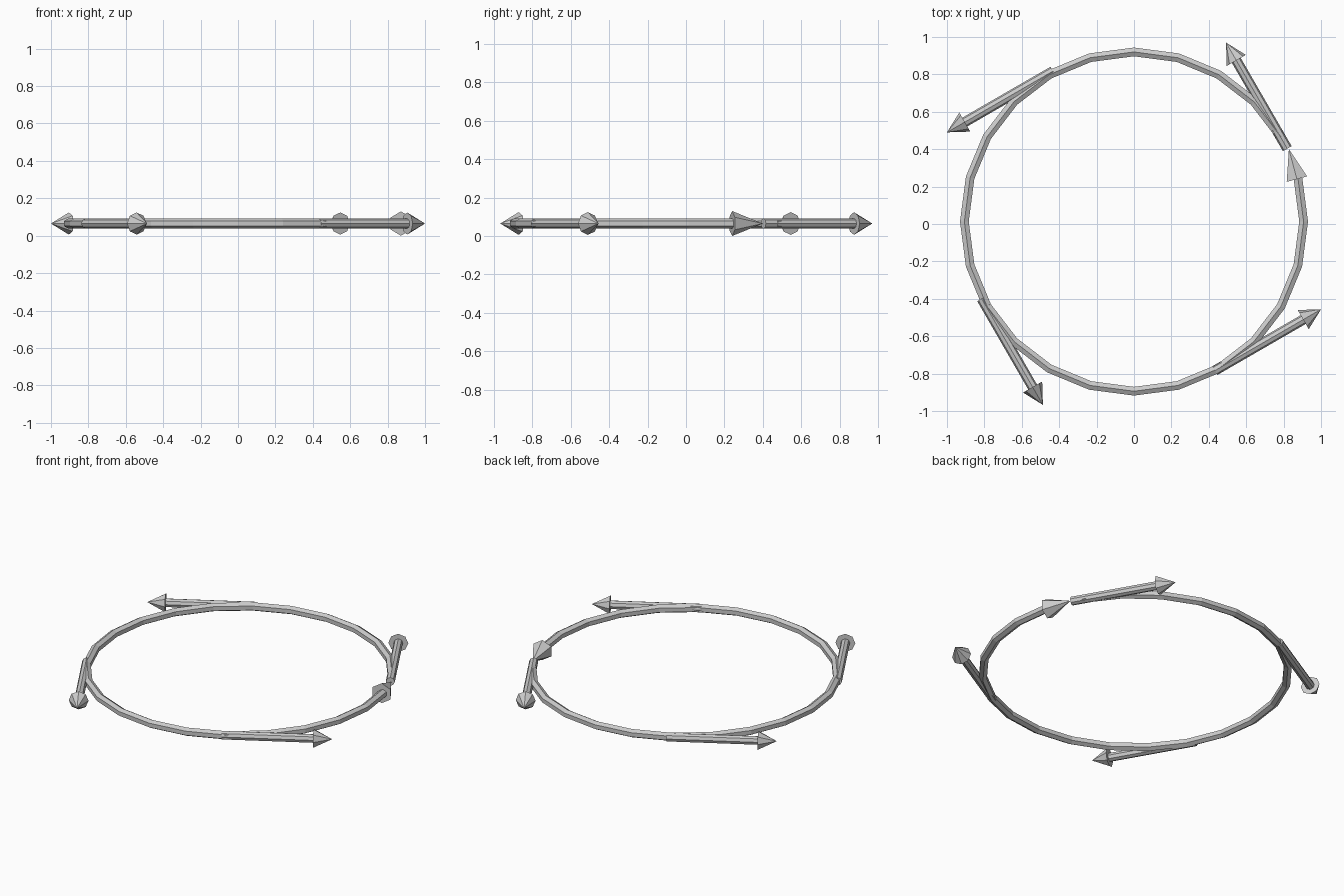
import bpy, bmesh
from math import cos, sin, pi, radians
from mathutils import Vector

if "Cube" in bpy.data.objects:
    bpy.data.objects.remove(bpy.data.objects["Cube"])

Z = 0.065               # height of the flat arrangement
CENTRE = Vector((0, 0.013, Z))
RING_R = 0.907


def loft(name, stations, sides):
    """Tube through (centre, direction, radius); zero radius makes a point."""
    bm = bmesh.new()
    prev = None
    for centre, d, r in stations:
        side = Vector((d.y, -d.x, 0)).normalized()
        up = Vector((0, 0, 1))
        n = sides if r > 0 else 1
        ring = [bm.verts.new(centre + r * (sin(2 * pi * i / sides) * side
                                           + cos(2 * pi * i / sides) * up))
                for i in range(n)]
        if prev is None:
            bm.faces.new(ring)
        else:
            for i in range(sides):
                j = (i + 1) % sides
                if n == 1:
                    bm.faces.new((prev[i], prev[j], ring[0]))
                else:
                    bm.faces.new((prev[i], prev[j], ring[j], ring[i]))
        prev = ring
    if len(prev) > 1:
        bm.faces.new(prev)
    bmesh.ops.recalc_face_normals(bm, faces=bm.faces)
    mesh = bpy.data.meshes.new(name)
    bm.to_mesh(mesh)
    bm.free()
    ob = bpy.data.objects.new(name, mesh)
    bpy.context.collection.objects.link(ob)
    return ob


def heading(deg):
    return Vector((cos(radians(deg)), sin(radians(deg)), 0))


# Nearly closed six-sided ring, in 15 degree steps
loft("ring_arc", [(CENTRE + RING_R * heading(a), heading(a + 90), 0.027)
                  for a in range(30, 376, 15)], 6)

# Large arrow head at the end of the ring
base, d = CENTRE + Vector((0.871, 0.227, 0)), heading(105)
loft("ring_arrow_head", [(base, d, 0.065), (base + 0.166 * d, d, 0)], 6)

# Four tangent arrows: tip position and heading
tips = [(0.492, 0.970, 120), (-1.0, 0.490, 210),
        (-0.487, -0.967, 300), (1.0, -0.456, 30)]
for k, (x, y, angle) in enumerate(tips, 1):
    tip, d = Vector((x, y, Z)), heading(angle)
    neck = tip - 0.11 * d
    loft(f"tangent_arrow_shaft_{k}", [(tip - 0.655 * d, d, 0.027),
                                      (neck, d, 0.027)], 8)
    loft(f"tangent_arrow_head_{k}", [(neck, d, 0.059), (tip, d, 0)], 8)
